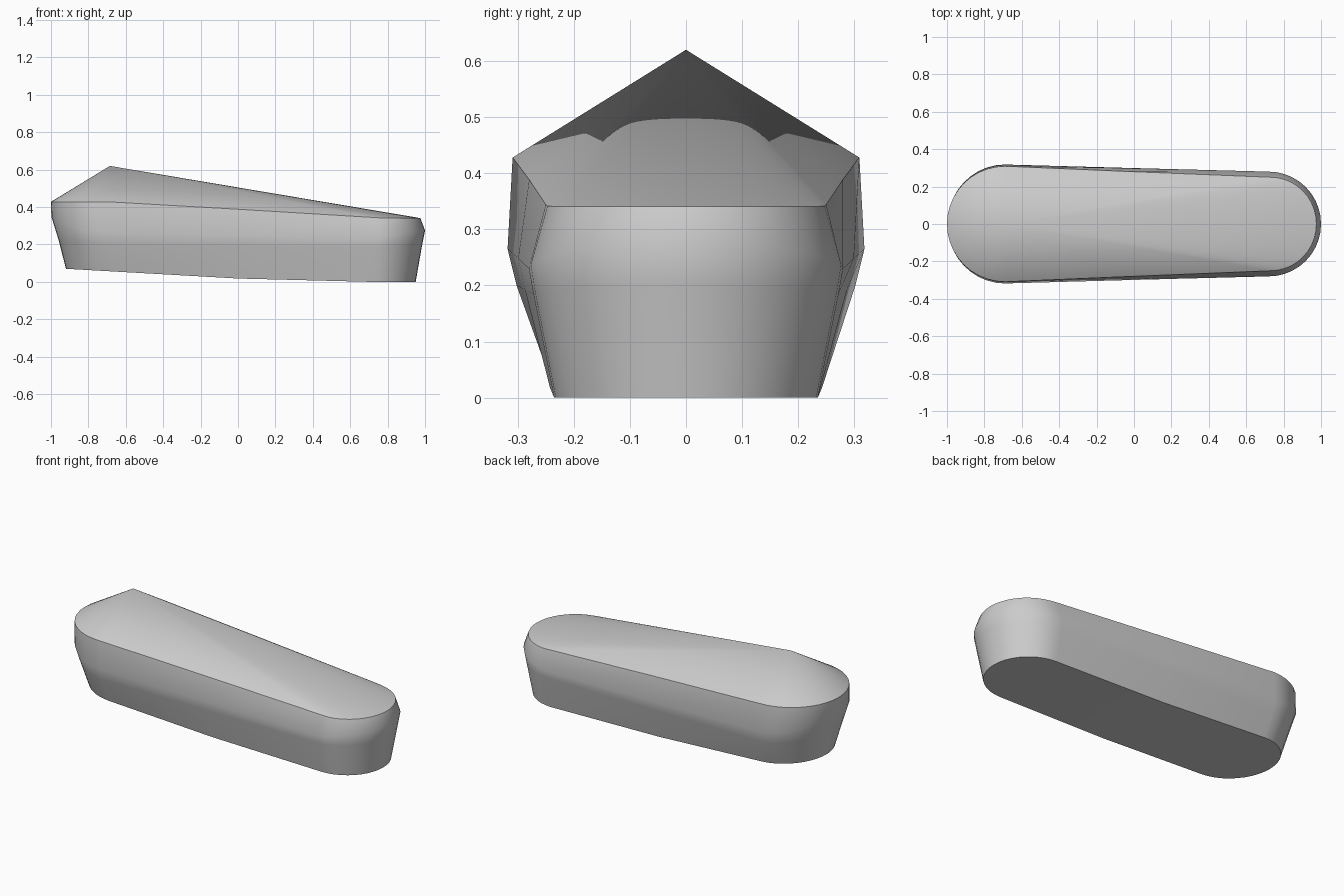
import bpy, bmesh, math

cube = bpy.data.objects.get("Cube")
if cube:
    bpy.data.objects.remove(cube)

SEGS = 20  # steps in each rounded end


def height_at(profile, x):
    """Height along a side profile of (x, z) points."""
    if x <= profile[0][0]:
        return profile[0][1]
    for (x0, z0), (x1, z1) in zip(profile, profile[1:]):
        if x <= x1:
            return z0 + (z1 - z0) * (x - x0) / (x1 - x0)
    return profile[-1][1]


def outline(left, right, profile):
    """Round-ended loop; each end is (centre x, length, half width)."""
    points = []
    for start, (cx, rx, ry) in ((-90, right), (90, left)):
        for i in range(SEGS + 1):
            a = math.radians(start + 180 * i / SEGS)
            points.append((cx + rx * math.cos(a), ry * math.sin(a)))
        # point halfway along the straight side
        side = 1 if start < 0 else -1
        points.append((0, side * (left[2] + right[2]) / 2))
    return [(x, y, height_at(profile, x)) for x, y in points]


# Loops from the base up to the sharp rim
loops = [
    outline((-0.67, 0.25, 0.25), (0.715, 0.235, 0.235),
            [(-0.92, 0.07), (0, 0.018), (0.7, 0), (0.95, 0)]),
    outline((-0.69, 0.268, 0.302), (0.72, 0.265, 0.272),
            [(-0.96, 0.22), (-0.69, 0.2), (0.72, 0.185), (0.985, 0.2)]),
    outline((-0.69, 0.308, 0.318), (0.72, 0.28, 0.28),
            [(-1, 0.35), (-0.85, 0.28), (-0.69, 0.265), (0.72, 0.23), (1, 0.275)]),
    outline((-0.69, 0.31, 0.309), (0.73, 0.245, 0.25),
            [(-0.65, 0.428), (0.78, 0.341)]),
]

bm = bmesh.new()
rings = [[bm.verts.new(p) for p in loop] for loop in loops]
n = len(rings[0])

# Side walls
for low, high in zip(rings, rings[1:]):
    for i in range(n):
        j = (i + 1) % n
        bm.faces.new((low[i], low[j], high[j], high[i]))

# Peaked top
peak = bm.verts.new((-0.685, 0, 0.62))
for i in range(n):
    bm.faces.new((rings[-1][i], rings[-1][(i + 1) % n], peak))

# Underside, in strips across the width
bmesh.ops.remove_doubles(bm, verts=bm.verts, dist=0.0001)
base = rings[0]
across = [(base[SEGS // 2 + k], base[(SEGS // 2 - k) % n]) for k in range(n // 2 + 1)]
for (a, b), (c, d) in zip(across, across[1:]):
    corners = list(dict.fromkeys((a, b, d, c)))
    bm.faces.new(corners)
bmesh.ops.recalc_face_normals(bm, faces=bm.faces)

mesh = bpy.data.meshes.new("rounded_body")
bm.to_mesh(mesh)
bm.free()
body = bpy.data.objects.new("rounded_body", mesh)
bpy.context.collection.objects.link(body)

# Plain grey finish
grey = bpy.data.materials.new("light_grey")
grey.use_nodes = True
grey.diffuse_color = (0.6, 0.6, 0.6, 1)
grey.node_tree.nodes["Principled BSDF"].inputs["Base Color"].default_value = (0.6, 0.6, 0.6, 1)
mesh.materials.append(grey)

# Smooth walls with a crisp rim and base edge
bpy.ops.object.select_all(action="DESELECT")
body.select_set(True)
bpy.context.view_layer.objects.active = body
bpy.ops.object.shade_smooth_by_angle(angle=math.radians(35))
